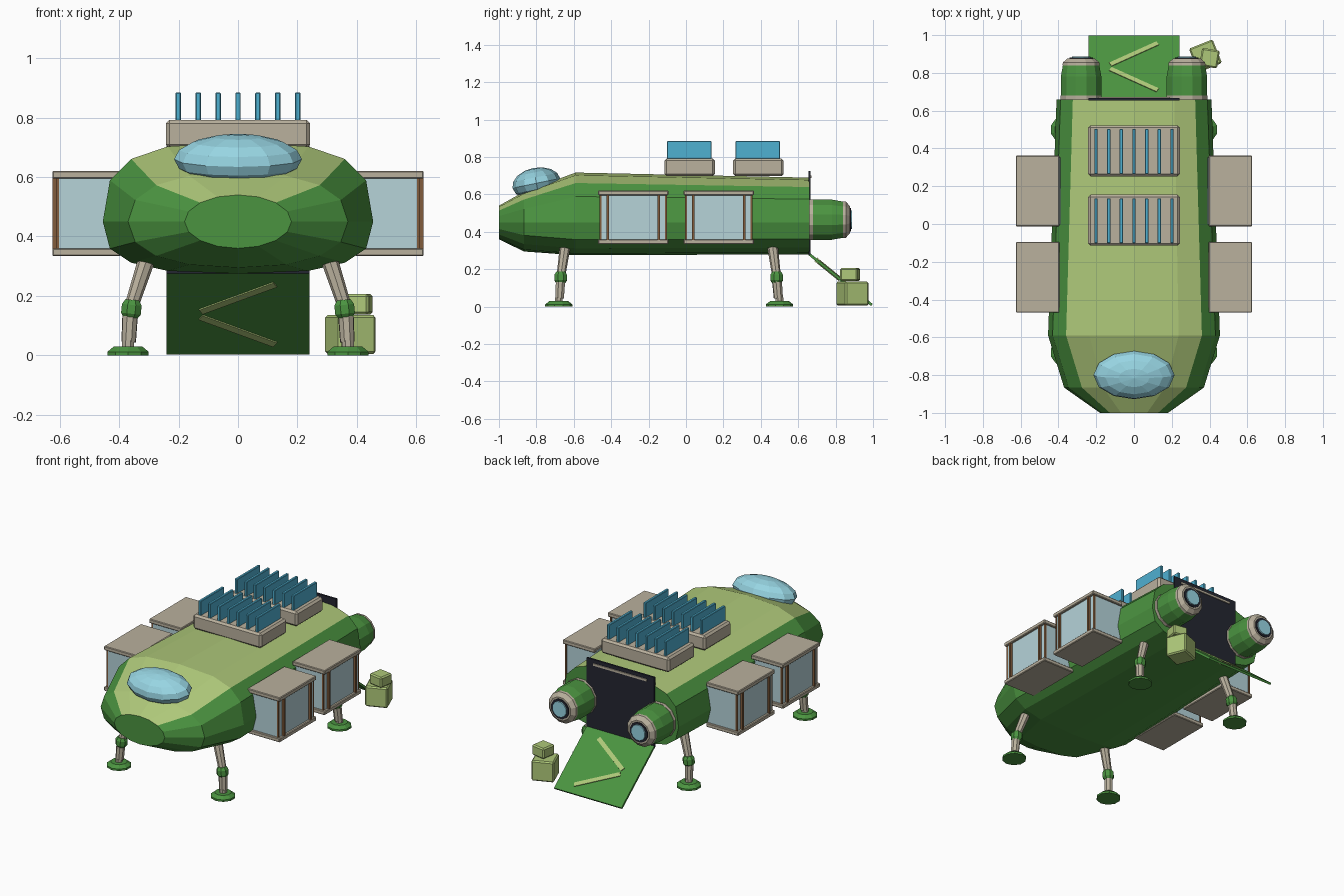
import bpy, bmesh, math
from mathutils import Vector, Matrix

if "Cube" in bpy.data.objects:
    bpy.data.objects.remove(bpy.data.objects["Cube"])


def mat(name, rgb):
    m = bpy.data.materials.new(name)
    m.diffuse_color = [(c / 255) ** 2.2 for c in rgb] + [1]
    m.use_nodes = True
    m.node_tree.nodes["Principled BSDF"].inputs["Base Color"].default_value = m.diffuse_color
    return m


GREEN = mat("hull green", (76, 146, 66))
LIME = mat("light green", (172, 198, 120))
BEIGE = mat("beige", (184, 175, 156))
GLASS = mat("pale glass", (180, 210, 216))
SKY = mat("canopy blue", (150, 212, 226))
FIN = mat("fin blue", (80, 175, 208))
BROWN = mat("brown", (128, 92, 62))
DARK = mat("dark panel", (40, 42, 52))


def finish(bm, name, *mats):
    bmesh.ops.recalc_face_normals(bm, faces=bm.faces)
    me = bpy.data.meshes.new(name)
    bm.to_mesh(me)
    bm.free()
    ob = bpy.data.objects.new(name, me)
    for m in mats:
        me.materials.append(m)
    bpy.context.collection.objects.link(ob)
    return ob


def box(name, loc, size, m, rot=None, bevel=0):
    bm = bmesh.new()
    bmesh.ops.create_cube(bm, size=1, matrix=Matrix.Diagonal((*size, 1)))
    if bevel:
        bmesh.ops.bevel(bm, geom=bm.edges[:], offset=bevel, segments=1, affect='EDGES')
    M = Matrix.Translation(loc) @ (rot.to_4x4() if rot else Matrix())
    bmesh.ops.transform(bm, matrix=M, verts=bm.verts)
    return finish(bm, name, m)


def lathe(name, start, axis, profile, m, n=10):
    """Turn (distance along axis, radius) pairs into a closed faceted solid."""
    bm = bmesh.new()
    q = Vector(axis).to_track_quat('Z', 'Y')
    rings = []
    for d, r in profile:
        rings.append([bm.verts.new(Vector(start) + q @ Vector(
            (r * math.cos(2 * math.pi * (k + .5) / n), r * math.sin(2 * math.pi * (k + .5) / n), d)))
            for k in range(n)])
    for a, b in zip(rings, rings[1:]):
        for k in range(n):
            bm.faces.new((a[k], a[(k + 1) % n], b[(k + 1) % n], b[k]))
    bm.faces.new(rings[0])
    bm.faces.new(rings[-1])
    return finish(bm, name, m)


def strut(name, a, b, r0, r1, m, n=8):
    d = Vector(b) - Vector(a)
    return lathe(name, a, d, [(0, r0), (d.length, r1)], m, n)


# Hull: loft of rounded sections (y, half width, height above / below z=.45, roundness)
N = 16
bm = bmesh.new()
rings = []
for y, w, up, down, p in [(-1, .18, .09, .09, 1), (-.866, .37, .165, .155, .85),
                          (-.59, .455, .267, .175, .68), (.66, .41, .24, .17, .68)]:
    ring = []
    for k in range(N):
        c, s = math.cos(2 * math.pi * k / N), math.sin(2 * math.pi * k / N)
        ring.append(bm.verts.new((math.copysign(abs(c) ** p, c) * w, y,
                                  .45 + math.copysign(abs(s) ** p, s) * (up if s > 0 else down))))
    rings.append(ring)
for a, b in zip(rings, rings[1:]):
    for k in range(N):
        f = bm.faces.new((a[k], a[(k + 1) % N], b[(k + 1) % N], b[k]))
        f.material_index = 1 if k in (2, 3, 4, 5) else 0
bm.faces.new(rings[0])
bm.faces.new(rings[-1])
finish(bm, "hull", GREEN, LIME)

# Canopy
bm = bmesh.new()
bmesh.ops.create_uvsphere(bm, u_segments=12, v_segments=8, radius=1,
                          matrix=Matrix.Translation((0, -.8, .66)) @ Matrix.Rotation(.2, 4, 'X')
                          @ Matrix.Diagonal((.215, .13, .083, 1)))
finish(bm, "canopy", SKY)

# Rear doorway with header bar
box("rear_door_panel", (0, .66, .5), (.48, .012, .45), DARK)
box("door_header_bar", (0, .667, .695), (.38, .01, .014), BEIGE)

# Ramp with chevron strips
top, end = Vector((0, .66, .28)), Vector((0, .994, .009))
slope = end - top
tilt = Matrix.Rotation(math.atan2(slope.z, slope.y), 3, 'X')
mid = (top + end) / 2
box("ramp", mid, (.48, slope.length, .014), GREEN, tilt)
for s in (-1, 1):
    a, b = Vector((-.125, .015 * s)), Vector((.125, .16 * s))
    d = b - a
    c = (a + b) / 2
    box("ramp_chevron", mid + tilt @ Vector((c.x, c.y, 0)), (d.length, .026, .024), LIME,
        tilt @ Matrix.Rotation(math.atan2(d.y, d.x), 3, 'Z'))

# Cargo crates beside the ramp
box("large_crate", (.378, .89, .07), (.135, .135, .13), LIME, Matrix.Rotation(.38, 3, 'Z'), .008)
box("small_crate", (.40, .878, .172), (.095, .095, .068), LIME, Matrix.Rotation(-.17, 3, 'Z'), .008)

# Roof radiators
for y in (.02, .387):
    box("radiator_base", (0, y, .745), (.485, .27, .095), BEIGE, bevel=.012)
    for i in range(7):
        box("radiator_fin", ((i - 3) * .067, y - .003, .83), (.018, .238, .11), FIN, bevel=.003)

for s in (-1, 1):
    # Side pods: glass body, end slabs, brown straps
    for y in (-.282, .175):
        box("pod_glass", (s * .5, y, .48), (.22, .352, .25), GLASS)
        for z in (.347, .608):
            box("pod_slab", (s * .51, y, z), (.23, .375, .026), BEIGE, bevel=.004)
        for t in (-.136, .136):
            box("pod_strap", (s * .617, y + t, .478), (.014, .014, .28), BROWN)
        for t in (-1, 1):
            box("pod_corner_post", (s * .607, y + t * .175, .478), (.01, .01, .25), BROWN)

    # Engines
    e = (s * .28, .65, .465)
    lathe("engine_collar", e, (0, 1, 0), [(0, .113), (.03, .113)], BEIGE, 12)
    lathe("engine_body", e, (0, 1, 0), [(.03, .111), (.13, .111), (.19, .1), (.2, .095)], GREEN, 12)
    lathe("engine_rim", e, (0, 1, 0), [(.19, .102), (.205, .1), (.226, .075)], BEIGE, 12)
    lathe("engine_throat", e, (0, 1, 0), [(.2, .064), (.231, .064)], DARK, 12)
    lathe("engine_glow", e, (0, 1, 0), [(.2, .053), (.238, .05)], SKY, 12)

    # Landing legs
    for yt, yk, yf in ((-.645, -.67, -.68), (.462, .485, .5)):
        hip, knee = (s * .305, yt, .33), (s * .362, yk, .155)
        ankle = (s * .368, yf - (yf - yk) * .4, .045)
        strut("upper_leg", hip, knee, .029, .023, BEIGE)
        strut("lower_leg", knee, ankle, .027, .025, BEIGE)
        lathe("knee_joint", (s * .362, yk, .125), (-s * .1, 0, 1),
              [(0, .025), (.015, .036), (.045, .036), (.062, .025)], GREEN, 8)
        lathe("foot_pad", (s * .37, yf, 0), (0, 0, 1), [(0, .073), (.012, .073), (.03, .05)], GREEN, 10)
        lathe("ankle", (s * .37, yf, .02), (0, 0, 1), [(0, .022), (.03, .022)], BEIGE, 8)
